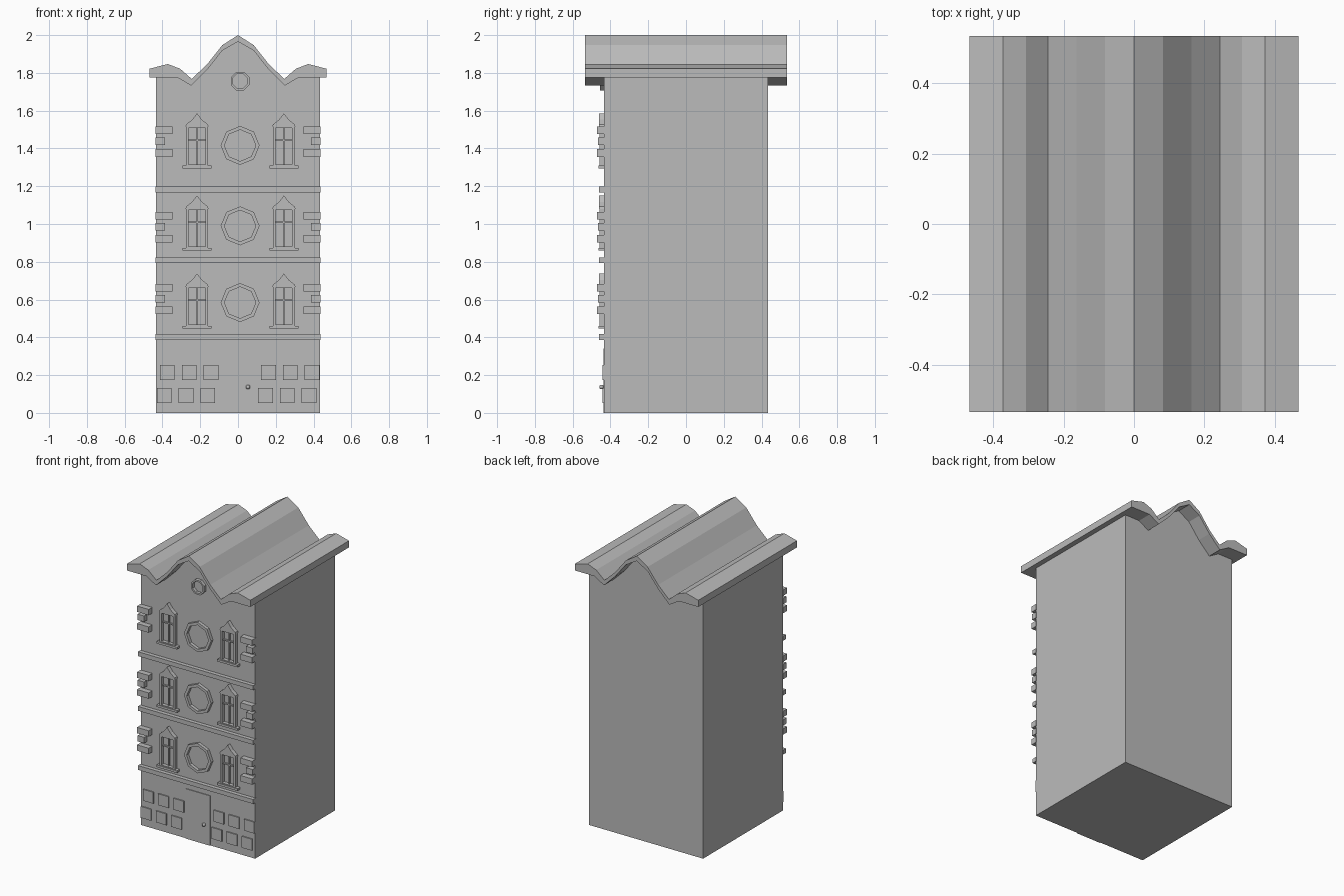
import bpy, bmesh, math

if "Cube" in bpy.data.objects:
    bpy.data.objects.remove(bpy.data.objects["Cube"])

grey = bpy.data.materials.new("stone grey")
grey.diffuse_color = (0.5, 0.5, 0.5, 1)
grey.use_nodes = True
grey.node_tree.nodes["Principled BSDF"].inputs["Base Color"].default_value = grey.diffuse_color
WALL = -0.433  # y of the front wall


def finish(name, bm):
    bmesh.ops.recalc_face_normals(bm, faces=bm.faces)
    me = bpy.data.meshes.new(name)
    bm.to_mesh(me)
    bm.free()
    me.materials.append(grey)
    ob = bpy.data.objects.new(name, me)
    bpy.context.collection.objects.link(ob)
    return ob


def add_prism(bm, pts, y0, y1):
    """Extrude an x,z outline from y0 to y1."""
    f = bm.faces.new([bm.verts.new((x, y0, z)) for x, z in pts])
    ext = bmesh.ops.extrude_face_region(bm, geom=[f], use_keep_orig=True)
    for v in ext["geom"]:
        if isinstance(v, bmesh.types.BMVert):
            v.co.y = y1


def add_box(bm, x0, x1, z0, z1, front, back=WALL + 0.005):
    add_prism(bm, [(x0, z0), (x1, z0), (x1, z1), (x0, z1)], front, back)


def add_ring(bm, outer, inner, front, back=WALL + 0.005):
    """Hollow frame between two matching x,z outlines."""
    loops = [[bm.verts.new((x, y, z)) for x, z in o]
             for o, y in ((outer, back), (outer, front), (inner, front), (inner, back))]
    n = len(outer)
    for a, b in zip(loops, loops[1:] + loops[:1]):
        for i in range(n):
            j = (i + 1) % n
            bm.faces.new((a[i], a[j], b[j], b[i]))


def polygon(cx, cz, r, n=8, turn=0.0):
    return [(cx + r * math.cos(turn + i * math.tau / n),
             cz + r * math.sin(turn + i * math.tau / n)) for i in range(n)]


def mirrored(half):
    """Complete a half outline that runs from the right edge to x = 0."""
    return half + [(-x, z) for x, z in reversed(half) if x > 0]


# Wavy gable roof slab
top = mirrored([(0.468, 1.822), (0.372, 1.847), (0.307, 1.822), (0.245, 1.768),
                (0.163, 1.846), (0.083, 1.947), (0, 2.0)])
under = mirrored([(0.468, 1.776), (0.322, 1.776), (0.248, 1.733),
                  (0.163, 1.817), (0.083, 1.918), (0, 1.966)])
bm = bmesh.new()
add_prism(bm, top + under[::-1], -0.535, 0.535)
finish("roof", bm)

# House body, its top following the underside of the roof
bm = bmesh.new()
crest = [(max(-0.433, min(0.433, x)), z + 0.008) for x, z in under]
add_prism(bm, [(-0.433, 0), (0.433, 0)] + crest, WALL, 0.433)
finish("house_body", bm)

# Horizontal bands between the floors
bm = bmesh.new()
for z in (0.387, 0.793, 1.168):
    add_box(bm, -0.438, 0.437, z, z + 0.03, -0.46)
finish("floor_bands", bm)

# Corner blocks, three per floor on each side
bm = bmesh.new()
for z in (0.605, 0.985, 1.438):
    for dz, inner, front in ((0.058, 0.348, -0.471), (0, 0.387, -0.465), (-0.062, 0.348, -0.471)):
        for s in (-1, 1):
            a, b = sorted((s * inner, s * 0.437))
            add_box(bm, a, b, z + dz - 0.02, z + dz + 0.02, front)
finish("corner_blocks", bm)

# Octagonal windows and the small gable window
bm = bmesh.new()
for z in (0.584, 0.99, 1.416):
    add_ring(bm, polygon(0.011, z, 0.103), polygon(0.011, z, 0.083), -0.455)
add_ring(bm, polygon(0.011, 1.757, 0.053, 8, math.pi / 8),
         polygon(0.011, 1.757, 0.041, 8, math.pi / 8), -0.455)
finish("round_windows", bm)

# Tall windows: sill, frame, cross bars and pointed cap
sills, frames, bars, caps = (bmesh.new() for _ in range(4))
for z in (0.446, 0.859, 1.294):
    for x in (-0.217, 0.243):
        add_box(sills, x - 0.077, x + 0.077, z, z + 0.015, -0.463)
        z0, z1 = z + 0.015, z + 0.223
        box = lambda w, a, b: [(x - w, a), (x + w, a), (x + w, b), (x - w, b)]
        add_ring(frames, box(0.058, z0, z1), box(0.044, z0 + 0.006, z1 - 0.008), -0.458)
        add_box(bars, x - 0.004, x + 0.004, z0, z1 - 0.004, -0.445)
        add_box(bars, x - 0.046, x + 0.046, z + 0.146, z + 0.154, -0.445)
        cap = mirrored([(0.061, z1 - 0.002), (0.058, z1 + 0.01), (0.026, z1 + 0.035), (0, z1 + 0.069)])
        add_prism(caps, [(x + px, pz) for px, pz in cap], -0.46, WALL + 0.005)
finish("window_sills", sills)
finish("window_frames", frames)
finish("window_bars", bars)
finish("window_caps", caps)

# Raised stone panels beside the door
bm = bmesh.new()
for z, starts in ((0.175, (-0.413, 0.122)), (0.053, (-0.43, 0.106))):
    for start in starts:
        for i in range(3):
            x = start + i * 0.1155
            add_box(bm, x, x + 0.078, z, z + 0.078, -0.441)
finish("stone_panels", bm)

# Door and knob
bm = bmesh.new()
add_box(bm, -0.092, 0.094, 0, 0.342, -0.438)
finish("door", bm)
bm = bmesh.new()
bmesh.ops.create_uvsphere(bm, u_segments=12, v_segments=8, radius=0.012)
bmesh.ops.translate(bm, verts=bm.verts, vec=(0.053, -0.447, 0.137))
finish("door_knob", bm)
